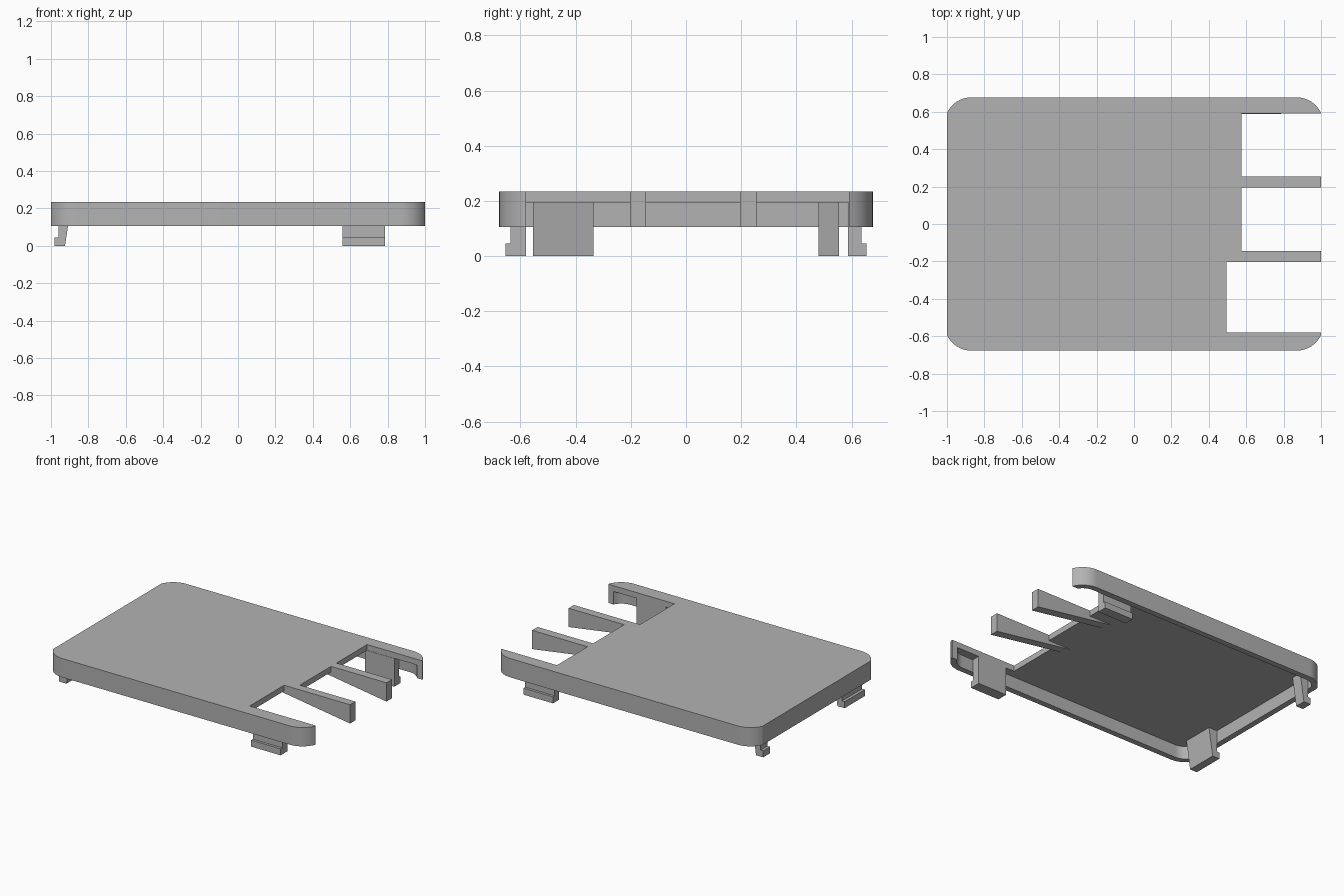
import bpy, bmesh, math
from mathutils import Vector

if "Cube" in bpy.data.objects:
    bpy.data.objects.remove(bpy.data.objects["Cube"])

grey = bpy.data.materials.new("plain grey")
grey.diffuse_color = (0.45, 0.45, 0.45, 1)
grey.use_nodes = True
grey.node_tree.nodes["Principled BSDF"].inputs["Base Color"].default_value = grey.diffuse_color

BOTTOM, UNDER, TOP = 0.105, 0.195, 0.235   # rim bottom, plate underside, plate top


def prism(name, pts, axis, lo, hi):
    """Extrude a 2D profile along an axis (the profile uses the other two axes)."""
    def place(p, t):
        c = list(p)
        c.insert("xyz".index(axis), t)
        return Vector(c)
    bm = bmesh.new()
    face = bm.faces.new([bm.verts.new(place(p, lo)) for p in pts])
    ext = bmesh.ops.extrude_face_region(bm, geom=[face])
    move = place((0, 0), hi - lo)
    bmesh.ops.translate(bm, vec=move,
                        verts=[v for v in ext["geom"] if isinstance(v, bmesh.types.BMVert)])
    bmesh.ops.recalc_face_normals(bm, faces=bm.faces)
    me = bpy.data.meshes.new(name)
    bm.to_mesh(me)
    bm.free()
    me.materials.append(grey)
    ob = bpy.data.objects.new(name, me)
    bpy.context.collection.objects.link(ob)
    return ob


def rect(x0, x1, y0, y1):
    return [(x0, y0), (x1, y0), (x1, y1), (x0, y1)]


def outline(hx, hy, r, cx, n=10):
    """Rounded rectangle whose corner arcs are trimmed by the short ends."""
    a = math.asin((hx - cx) / r)
    arc = [(cx + r * math.sin(a * i / n), hy - r + r * math.cos(a * i / n)) for i in range(n + 1)]
    pts = []
    for sx, sy in ((1, 1), (1, -1), (-1, -1), (-1, 1)):
        q = [(sx * x, sy * y) for x, y in arc]
        pts += q if sx * sy > 0 else q[::-1]
    return pts


# Lid: rounded slab hollowed from below, with the port openings cut out
lid = prism("lid", outline(1, 0.677, 0.142, 0.87), "z", BOTTOM, TOP)
cutters = [
    prism("cavity", outline(0.96, 0.637, 0.102, 0.87), "z", 0, UNDER),
    prism("port_opening", rect(0.575, 1.2, -0.58, 0.59), "z", 0, 0.4),
    prism("wide_port_opening", rect(0.495, 0.7, -0.58, -0.203), "z", 0, 0.4),
]
bpy.context.view_layer.objects.active = lid
for c in cutters:
    mod = lid.modifiers.new(c.name, "BOOLEAN")
    mod.operation, mod.solver, mod.object = "DIFFERENCE", "EXACT", c
    bpy.ops.object.modifier_apply(modifier=mod.name)
    bpy.data.objects.remove(c)
lid.select_set(True)
bpy.ops.object.shade_smooth_by_angle(angle=math.radians(18))

# Tapered divider fingers between the ports
finger = [(1, BOTTOM), (1, TOP), (0.575, TOP), (0.575, UNDER), (0.4, UNDER)]
for name, y0, y1 in (("front_finger", -0.203, -0.145), ("back_finger", 0.195, 0.255)):
    prism(name, finger, "y", y0, y1)

# Hooked clips on the long sides
for name, s, inner in (("front_clip", -1, 0.58), ("back_clip", 1, 0.588)):
    hook = [(0.637, UNDER), (0.637, 0.045), (0.655, 0.045), (0.655, 0), (inner, 0), (inner, UNDER)]
    prism(name, [(s * y, z) for y, z in hook], "x", 0.56, 0.785)

# Hooked clips on the left end, with a sloping inner face
end_hook = [(-0.96, UNDER), (-0.96, 0.045), (-0.98, 0.045), (-0.98, 0), (-0.925, 0), (-0.895, UNDER)]
for name, y0, y1 in (("wide_end_clip", -0.555, -0.335), ("narrow_end_clip", 0.48, 0.555)):
    prism(name, end_hook, "y", y0, y1)
